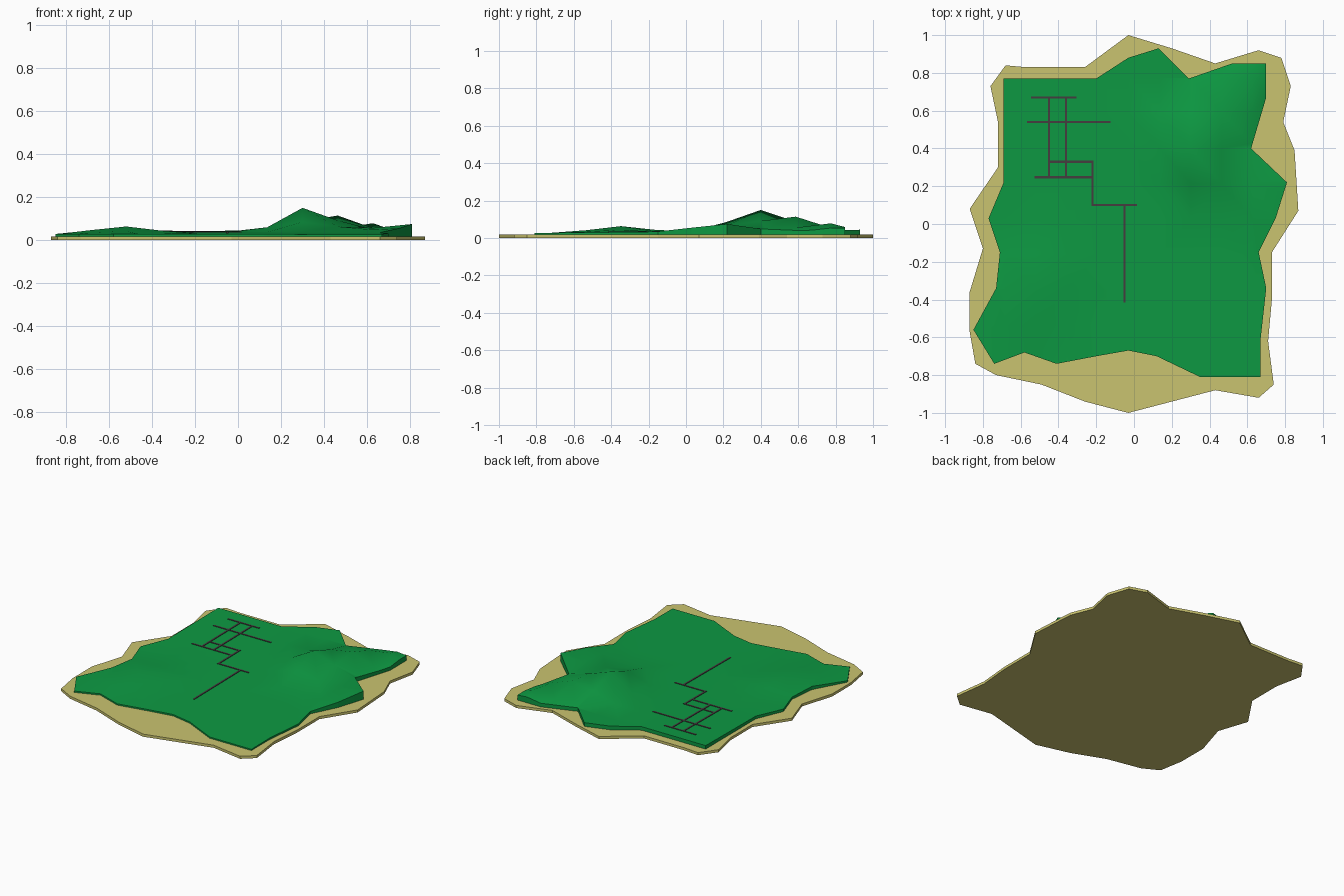
import bpy
import bmesh
import math
from mathutils import Vector

default_cube = bpy.data.objects.get("Cube")
if default_cube:
    bpy.data.objects.remove(default_cube, do_unlink=True)

SAND_TOP = 0.018


def make_material(name, colour):
    material = bpy.data.materials.new(name)
    material.use_nodes = True
    rgba = (*colour, 1)
    material.diffuse_color = rgba
    shader = next(n for n in material.node_tree.nodes if n.type == 'BSDF_PRINCIPLED')
    shader.inputs["Base Color"].default_value = rgba
    return material


sand = make_material("sand yellow", (.59, .55, .16))
grass = make_material("grass green", (.004, .32, .055))
road = make_material("road grey", (.06, .045, .05))


# Terrain height: gentle base, ridged hill, east rise and a low west hill
def base_height(y):
    return .035 + .01 * y


def rise(point, centre, height, slope):
    return height - slope * (point - Vector(centre)).length


def ground_height(x, y):
    point = Vector((x, y))
    peak, ridge_end = Vector((.3, .4)), Vector((.65, .81))
    along = ridge_end - peak
    t = min(1, max(0, (point - peak).dot(along) / along.length_squared))
    steepness = .55 if x < .29 else .35
    ridge = rise(point, peak + along * t, .15 - .075 * t, steepness)
    east_rise = rise(point, (.81, .22), .075, .1)
    west_hill = rise(point, (-.53, -.34), .065, .12)
    return max(base_height(y), ridge, east_rise, west_hill)


def grid_lines(origin, step):
    """Positions of regular cut lines that pass through the origin value."""
    return [origin + step * k for k in range(-8, 5)]


def make_slab(name, outline, top, bottom, material, x_cuts=(), y_cuts=()):
    """Closed slab with a flat or rolling top, straight sides and flat or rolling base."""
    bm = bmesh.new()
    bm.faces.new([bm.verts.new((x, y, 0)) for x, y in outline])
    for axis, cuts in enumerate((x_cuts, y_cuts)):
        direction = Vector((axis == 0, axis == 1, 0))
        for value in cuts:
            bmesh.ops.bisect_plane(
                bm, geom=bm.verts[:] + bm.edges[:] + bm.faces[:], dist=.0001,
                plane_co=direction * value, plane_no=direction)
    if x_cuts:
        bmesh.ops.triangulate(bm, faces=bm.faces[:])
    for vert in bm.verts:
        vert.co.z = top(vert.co.x, vert.co.y)
    # Sides and underside
    rim = [edge for edge in bm.edges if edge.is_boundary]
    extruded = bmesh.ops.extrude_edge_only(bm, edges=rim)["geom"]
    for vert in (g for g in extruded if isinstance(g, bmesh.types.BMVert)):
        vert.co.z = bottom(vert.co.x, vert.co.y)
    lower_rim = [edge for edge in bm.edges if edge.is_boundary]
    bmesh.ops.contextual_create(bm, geom=lower_rim)
    bmesh.ops.recalc_face_normals(bm, faces=bm.faces[:])
    mesh = bpy.data.meshes.new(name)
    bm.to_mesh(mesh)
    bm.free()
    mesh.materials.append(material)
    obj = bpy.data.objects.new(name, mesh)
    bpy.context.collection.objects.link(obj)
    return obj


def hundredths(points):
    return [(x / 100, y / 100) for x, y in points]


# Beach: flat slab with a ragged shoreline
shoreline = hundredths([
    (-3, 100), (-26, 83), (-57, 83), (-68, 84), (-76, 73), (-72, 54),
    (-72, 30), (-87, 8), (-80, -13), (-87, -36), (-87, -57), (-84, -74),
    (-73, -80), (-49, -85), (-26, -94), (-3, -100), (20, -94), (43, -88),
    (66, -92), (74, -85), (71, -62), (73, -40), (73, -15), (87, 7),
    (85, 39), (79, 54), (83, 73), (78, 88), (66, 92), (43, 85), (20, 93)])
make_slab("beach", shoreline, lambda x, y: SAND_TOP, lambda x, y: 0, sand)

# Grassland: rolling top on a coarse triangle grid, with short cliffs
grass_edge = hundredths([
    (-69, 77), (-20, 77), (-3, 88), (13, 93), (29, 77), (52, 85), (70, 85),
    (70, 67), (62, 40), (81, 22), (75, 3), (66, -15), (70, -34), (67, -61),
    (67, -81), (35, -81), (12, -70), (-3, -67), (-20, -70), (-41, -74),
    (-58, -68), (-74, -74), (-85, -56), (-73, -34), (-71, -15), (-77, 3),
    (-69, 22)])
grassland = make_slab(
    "grassland", grass_edge, ground_height, lambda x, y: SAND_TOP - .002, grass,
    grid_lines(.3, .164), grid_lines(.4, .187))
bpy.ops.object.select_all(action='DESELECT')
grassland.select_set(True)
bpy.context.view_layer.objects.active = grassland
bpy.ops.object.shade_smooth_by_angle(angle=math.radians(35))


# Roads: thin straight plates lying on the grass
def make_road(name, start, end, half_width=.006):
    (x0, y0), (x1, y1) = start, end
    x0, x1 = min(x0, x1) - half_width, max(x0, x1) + half_width
    y0, y1 = min(y0, y1) - half_width, max(y0, y1) + half_width
    corners = [(x0, y0), (x1, y0), (x1, y1), (x0, y1)]
    make_slab(name, corners,
              lambda x, y: base_height(y) + .003,
              lambda x, y: base_height(y) - .003, road)


make_road("village_road_west", (-.45, .25), (-.45, .67))
make_road("village_road_east", (-.36, .25), (-.36, .67))
make_road("north_street", (-.54, .67), (-.31, .67))
make_road("long_street", (-.56, .54), (-.13, .54))
make_road("middle_street", (-.45, .33), (-.22, .33))
make_road("south_street", (-.52, .247), (-.22, .247))
make_road("link_road", (-.22, .33), (-.22, .1))
make_road("cross_road", (-.22, .1), (.01, .1))
make_road("south_road", (-.05, .1), (-.05, -.41))
